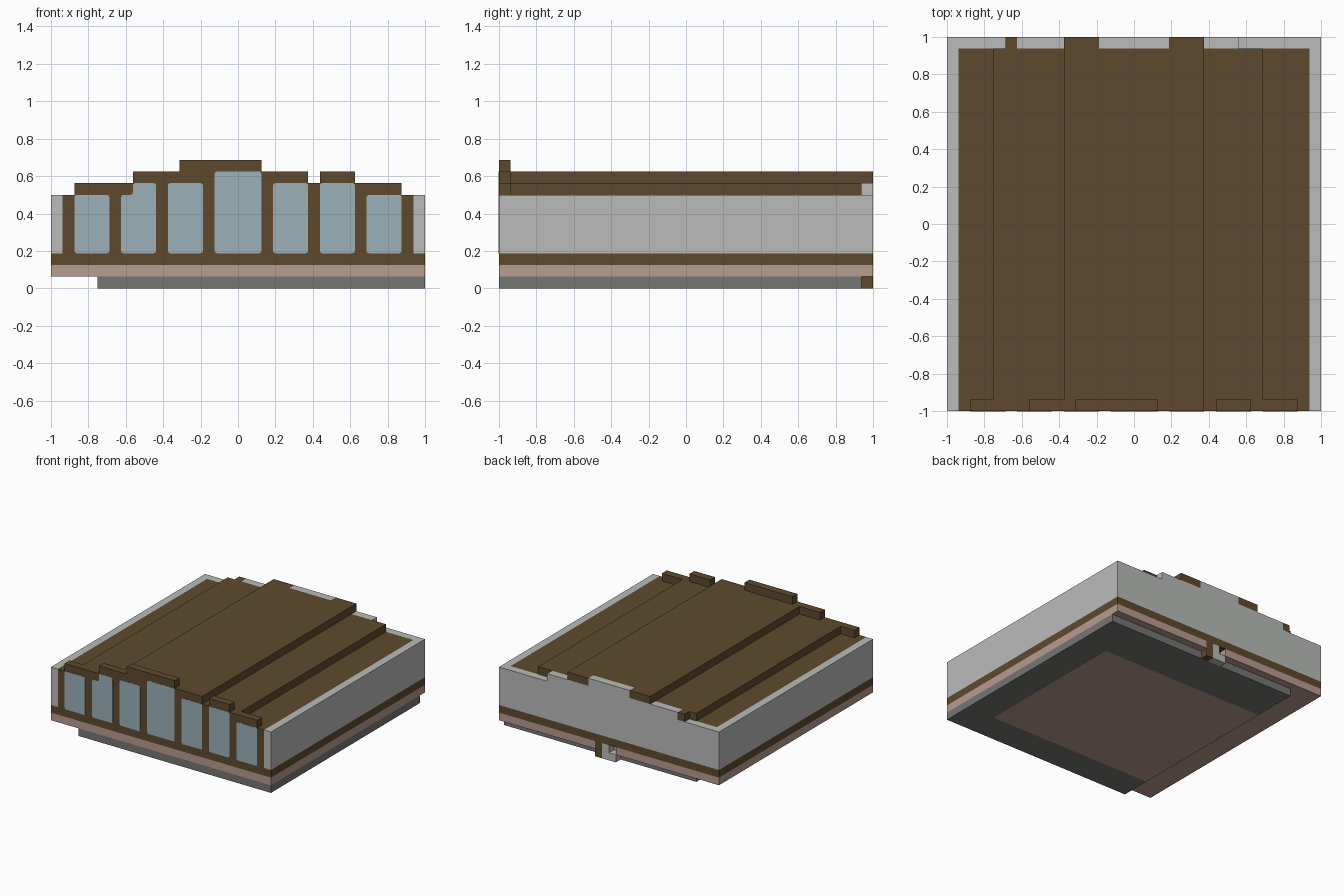
import bpy
import bmesh
from mathutils import Vector

cube = bpy.data.objects.get("Cube")
if cube:
    bpy.data.objects.remove(cube, do_unlink=True)

U = 1 / 16  # one grid step; all sizes below are in steps


def material(name, r, g, b):
    m = bpy.data.materials.new(name)
    m.use_nodes = True
    m.diffuse_color = (r, g, b, 1)
    m.node_tree.nodes["Principled BSDF"].inputs["Base Color"].default_value = (r, g, b, 1)
    return m


timber = material("dark timber", 0.112, 0.068, 0.026)
plaster = material("pale grey plaster", 0.49, 0.5, 0.49)
glass = material("blue grey glass", 0.333, 0.445, 0.49)
clay = material("dusty pink clay", 0.479, 0.332, 0.279)
stone = material("dark grey stone", 0.18, 0.18, 0.175)


def prism(name, mat, outline, lo, hi, along="y", rounding=0):
    """Extrude a flat outline along y (outline in x, z) or z (outline in x, y)."""
    def place(p, d):
        return Vector((p[0], d, p[1]) if along == "y" else (p[0], p[1], d)) * U
    bm = bmesh.new()
    ends = [[bm.verts.new(place(p, d)) for p in outline] for d in (lo, hi)]
    n = len(outline)
    for ring in ends:
        bm.faces.new(ring)
    for i in range(n):
        j = (i + 1) % n
        bm.faces.new((ends[0][i], ends[0][j], ends[1][j], ends[1][i]))
    if rounding:
        edges = [bm.edges.get((a, b)) for a, b in zip(*ends)]
        bmesh.ops.bevel(bm, geom=edges, offset=rounding * U, segments=2,
                        profile=0.5, affect="EDGES")
    bmesh.ops.recalc_face_normals(bm, faces=bm.faces)
    mesh = bpy.data.meshes.new(name)
    bm.to_mesh(mesh)
    bm.free()
    mesh.materials.append(mat)
    ob = bpy.data.objects.new(name, mesh)
    bpy.context.collection.objects.link(ob)
    return ob


def box(name, mat, x, y, z):
    rect = [(x[0], y[0]), (x[1], y[0]), (x[1], y[1]), (x[0], y[1])]
    return prism(name, mat, rect, z[0], z[1], "z")


def skyline(base, start, steps):
    """Stepped outline from (end x, top z) pairs."""
    pts = [(start, base)]
    x = start
    for end, top in steps:
        pts += [(x, top), (end, top)]
        x = end
    return pts + [(x, base)]


# Foundation: C-shaped stone with a clay floor panel between its arms
prism("foundation", stone,
      [(-12, -16), (16, -16), (16, 15), (-12, 15), (-12, 9), (12, 9), (12, -12), (-12, -12)],
      0, 1, "z")
box("foundation_floor", clay, (-12, 12), (-12, 9), (0, 1))

# Clay slab with a notch at the back for the spout
prism("clay_slab", clay,
      [(-16, -16), (16, -16), (16, 16), (2, 16), (2, 15), (-1, 15), (-1, 16), (-16, 16)],
      1, 2, "z")
box("sill_band", timber, (-16, 16), (-16, 16), (2, 3))

# Spout blocks at the back
box("spout_post", timber, (1, 2), (15, 16), (0, 2))
box("spout_block", plaster, (0, 1), (15, 16), (0, 2))
box("spout_lip", plaster, (-1, 0), (15, 16), (0, 1))

# Walls
for side, name in ((-1, "right_wall"), (1, "left_wall")):
    box(name, plaster, sorted((side * 15, side * 16)), (-16, 16), (3, 8))
prism("back_wall", plaster,
      skyline(3, -15, [(-10, 8), (-3, 9), (3, 10), (9, 9), (15, 8)]), 15, 16)
prism("front_wall", timber,
      skyline(3, -15, [(-14, 8), (-9, 9), (-5, 10), (2, 11), (6, 10),
                       (7, 9), (10, 10), (14, 9), (15, 8)]), -16, -15)

# Stepped roof
box("roof_lower", timber, (-15, 15), (-15, 15), (7, 8))
box("roof_middle", timber, (-12, 11), (-15, 15), (8, 9))
box("roof_upper", timber, (-6, 6), (-15, 15), (9, 10))

# Timber ends of the roof that show in the back wall
for x0, x1, z in ((-11, -10, 8), (-6, -3, 9), (3, 6, 9)):
    box("roof_end", timber, (x0, x1), (15, 16), (z, z + 1))

# Front windows
windows = [(-14, [(-11, 8)]), (-10, [(-9, 8), (-7, 9)]), (-6, [(-3, 9)]), (-2, [(2, 10)]),
           (3, [(6, 9)]), (7, [(10, 9)]), (11, [(14, 8)])]
for start, steps in windows:
    prism("window", glass, skyline(3, start, steps), -16.03, -15.95, "y", 0.2)
